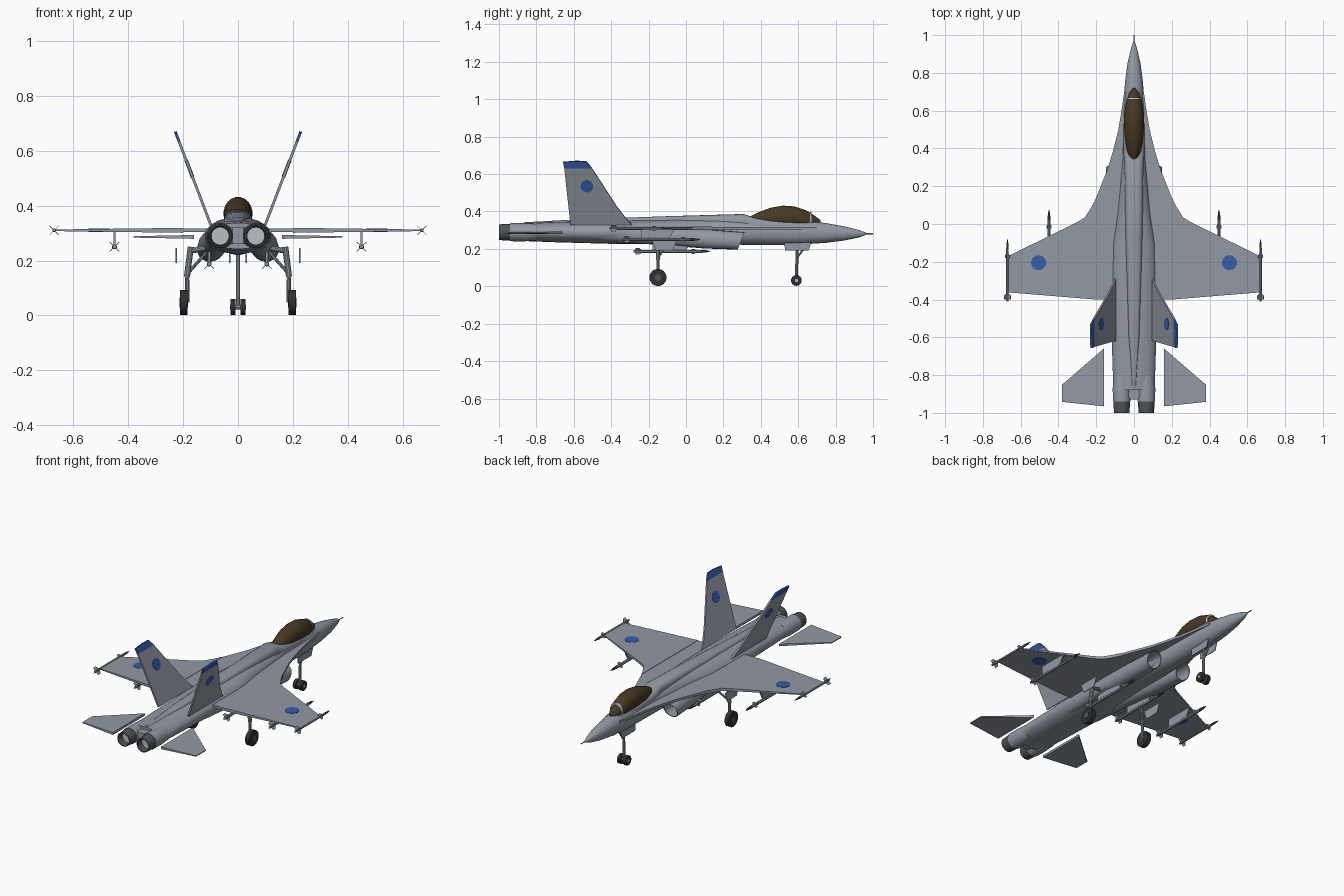
import bpy, bmesh, math
from mathutils import Vector

cube = bpy.data.objects.get("Cube")
if cube:
    bpy.data.objects.remove(cube, do_unlink=True)


def material(name, r, g, b):
    m = bpy.data.materials.new(name)
    m.use_nodes = True
    m.diffuse_color = (r, g, b, 1)
    m.node_tree.nodes["Principled BSDF"].inputs["Base Color"].default_value = (r, g, b, 1)
    return m


GREY = material("airframe grey", .29, .32, .37)
DARK = material("exhaust metal", .08, .085, .09)
TYRE = material("tyre rubber", .03, .03, .03)
BLUE = material("marking blue", .035, .11, .42)
AMBER = material("canopy amber", .065, .04, .017)
PALE = material("pale metal", .5, .52, .54)


def finish(name, bm, mats, smooth=35):
    bmesh.ops.recalc_face_normals(bm, faces=bm.faces)
    me = bpy.data.meshes.new(name)
    bm.to_mesh(me)
    bm.free()
    for m in mats:
        me.materials.append(m)
    ob = bpy.data.objects.new(name, me)
    bpy.context.collection.objects.link(ob)
    if smooth:
        bpy.ops.object.select_all(action="DESELECT")
        ob.select_set(True)
        bpy.context.view_layer.objects.active = ob
        bpy.ops.object.shade_smooth_by_angle(angle=math.radians(smooth))
    return ob


def loft(name, sections, mat, n=20, power=2.0, shear=0.0, tip=None):
    """Skin rings (x, y, half width, bottom, top) that lie across the y axis."""
    bm = bmesh.new()
    rings = []
    for x, y, w, lo, hi in sections:
        ring = []
        for i in range(n):
            a = math.tau * (i + .5) / n
            c, s = math.cos(a), math.sin(a)
            px = math.copysign(abs(c) ** (2 / power), c) * w
            pz = math.copysign(abs(s) ** (2 / power), s) * (hi - lo) / 2
            lean = shear * pz if y > .2 else 0
            ring.append(bm.verts.new((x + px, y + lean, (lo + hi) / 2 + pz)))
        rings.append(ring)
    for a, b in zip(rings, rings[1:]):
        for i in range(n):
            j = (i + 1) % n
            bm.faces.new((a[i], a[j], b[j], b[i]))
    bm.faces.new(rings[0])
    bm.faces.new(rings[-1])
    if tip is not None:
        for f in bm.faces:
            f.material_index = int(f.calc_center_median().y > tip)
    return finish(name, bm, [mat, DARK])


def round_loft(name, x, z, steps, mat, n=12, tip=None):
    return loft(name, [(x, y, r, z - r, z + r) for y, r in steps], mat, n, tip=tip)


def rod(name, start, end, r, mat, n=10):
    """Cylinder between two points."""
    a, b = Vector(start), Vector(end)
    bm = bmesh.new()
    bmesh.ops.create_cone(bm, cap_ends=True, segments=n, radius1=r, radius2=r, depth=(b - a).length)
    turn = (b - a).to_track_quat("Z", "Y").to_matrix()
    bmesh.ops.rotate(bm, matrix=turn, verts=bm.verts)
    bmesh.ops.translate(bm, vec=(a + b) / 2, verts=bm.verts)
    return finish(name, bm, [mat])


def plate(name, pts, normal, half, mat):
    """Flat panel; half is its half thickness, or a function of the point."""
    bm = bmesh.new()
    nrm = Vector(normal).normalized()
    thick = half if callable(half) else (lambda p: half)
    up = [bm.verts.new(Vector(p) + nrm * thick(p)) for p in pts]
    dn = [bm.verts.new(Vector(p) - nrm * thick(p)) for p in pts]
    bm.faces.new(up)
    bm.faces.new(dn[::-1])
    for i in range(len(pts)):
        j = (i + 1) % len(pts)
        bm.faces.new((up[i], dn[i], dn[j], up[j]))
    return finish(name, bm, [mat], 0)


def missile(name, x, z, back, front, r=.009):
    round_loft(name, x, z, [(back, r * .8), (back + .01, r), (front - .05, r), (front - .02, r * .7),
                            (front, r * .15)], GREY, 8, tip=front - .05)
    for root, chord, span in ((back + .01, .04, .024), (front - .1, .03, .018)):
        for k in range(2):
            a = math.pi / 4 + k * math.pi / 2
            d = Vector((math.cos(a), 0, math.sin(a)))
            c = Vector((x, 0, z))
            pts = [c + d * t * span + Vector((0, y, 0)) for t, y in
                   ((-1, root), (1, root), (1, root + chord * .5), (0, root + chord), (-1, root + chord * .5))]
            plate(name + "_fins", pts, (-d.z, 0, d.x), .001, GREY)


# Fuselage, raised spine and canopy
body = [(.965, .004, .277, .285), (.93, .016, .262, .300), (.85, .035, .245, .320), (.75, .048, .232, .338),
        (.6, .058, .222, .352), (.35, .062, .22, .36), (.05, .09, .228, .36), (-.1, .115, .228, .357),
        (-.35, .122, .225, .352), (-.7, .116, .235, .345), (-.88, .11, .242, .337)]
loft("fuselage", [(0, *s) for s in body], GREY, 24, 2.2)
rod("nose_probe", (0, .96, .281), (0, 1, .281), .003, GREY, 6)
spine = [(.76, .02, .28, .335), (.66, .042, .28, .352), (.5, .055, .28, .355), (.36, .055, .28, .368),
         (.31, .05, .3, .387), (-.1, .045, .3, .375), (-.6, .03, .3, .357), (-.87, .01, .3, .342)]
loft("spine", [(0, *s) for s in spine], GREY, 20, 3)
canopy = [(.335, .02, .37), (.38, .036, .393), (.45, .049, .42), (.52, .053, .432), (.58, .052, .428),
          (.64, .044, .408), (.69, .028, .376), (.72, .008, .353)]
loft("canopy", [(0, y, w, .31, t) for y, w, t in canopy], AMBER, 20)
loft("canopy_frame", [(0, .662, .041, .31, .402), (0, .670, .038, .31, .397)], PALE, 20)
plate("tail_fairing", [(-.05, -.87, .29), (.05, -.87, .29), (.02, -.93, .29), (-.02, -.93, .29)], (0, 0, 1), .03, GREY)


def wing_half(p):
    return .009 - .006 * max(0, abs(p[0]) - .2) / .465


TAIL = Vector((.123, 0, .323)).normalized()


def fin_point(s, y, z):
    return (s * (.105 + (z - .345) * .123 / .323), y, z)


for s, side in ((1, "left_"), (-1, "right_")):
    # Intake ducts with open slanted mouths
    loft(side + "intake", [(s * x, *r) for x, *r in (
        (.07, -.45, .045, .24, .335), (.08, -.15, .048, .222, .325), (.095, .1, .05, .202, .305),
        (.102, .295, .047, .196, .289), (.102, .294, .043, .2, .285), (.095, .02, .04, .215, .285))],
        GREY, 18, 2.2, .4)

    # Engine nozzles
    x = s * .065
    round_loft(side + "nozzle_housing", x, .289, [(-.8, .044), (-.87, .049), (-.94, .048)], GREY, 14)
    round_loft(side + "nozzle", x, .289, [(-.93, .046), (-1, .042), (-1, .037), (-.955, .034)], DARK, 14)
    rod(side + "nozzle_core", (x, -.95, .289), (x, -.962, .289), .033, PALE, 14)

    # Wing with leading edge extension
    root = [(0, .7), (.052, .7), (.066, .6), (.083, .5), (.11, .39), (.14, .29), (.2, .14), (.2, -.4), (0, -.4)]
    plate(side + "wing_root", [(s * a, b, .31) for a, b in root], (0, 0, 1), .007, GREY)
    panel = [(.2, .14), (.225, .09), (.26, .035), (.3, .01), (.667, -.17), (.667, -.362), (.2, -.4)]
    plate(side + "wing", [(s * a, b, .31) for a, b in panel], (0, 0, 1), wing_half, GREY)
    for k in (1, -1):
        z = .31 + k * .005
        rod(side + "wing_roundel", (s * .505, -.205, z - .0018), (s * .505, -.205, z + .0018), .04, BLUE, 14)

    # Tailplane
    stab = [(.16, -.66), (.38, -.85), (.38, -.942), (.16, -.965)]
    plate(side + "tailplane", [(s * a, b, .286) for a, b in stab], (0, 0, 1),
          lambda p: .007 - .02 * (abs(p[0]) - .16), GREY)

    # Canted fin with painted tip and roundels
    normal = Vector((s * TAIL.z, 0, -TAIL.x))
    lower = [(-.618, .33), (-.29, .33), (-.315, .355), (-.372, .43), (-.503, .632), (-.651, .632)]
    upper = [(-.651, .632), (-.503, .632), (-.532, .668), (-.585, .67), (-.657, .664)]
    plate(side + "fin", [fin_point(s, *p) for p in lower], normal, .005, GREY)
    plate(side + "fin_tip", [fin_point(s, *p) for p in upper], normal, .005, BLUE)
    mid = Vector(fin_point(s, -.53, .535))
    for k in (1, -1):
        rod(side + "fin_roundel", mid + normal * k * .004, mid + normal * k * .0065, .034, BLUE, 14)

    # Stores and their pylons
    missile(side + "tip_missile", s * .67, .31, -.41, -.08, .007)
    missile(side + "wing_missile", s * .45, .25, -.34, .075)
    missile(side + "body_missile", s * .105, .187, -.28, .13)
    for px, lo, hi, y0, y1 in ((.45, .255, .308, -.24, -.06), (.105, .19, .24, -.18, .03)):
        plate(side + "pylon", [(s * px, y0, lo), (s * px, y1 - .03, lo), (s * px, y1, hi), (s * px, y0, hi)],
              (1, 0, 0), .004, GREY)

    # Main landing gear
    y = -.15
    rod(side + "main_wheel", (s * .184, y, .047), (s * .211, y, .047), .046, TYRE, 18)
    rod(side + "main_hub", (s * .182, y, .047), (s * .213, y, .047), .018, DARK, 10)
    rod(side + "main_strut", (s * .184, y, .047), (s * .186, y, .15), .008, GREY)
    rod(side + "main_leg", (s * .186, y, .14), (s * .172, y, .25), .011, GREY)
    rod(side + "main_brace", (s * .186, y, .15), (s * .11, y + .05, .235), .006, GREY)
    rod(side + "main_crossarm", (s * .172, y, .235), (s * .09, y, .25), .01, GREY)
    plate(side + "main_door", [(s * .225, a, b) for a, b in
                               ((-.18, .245), (-.05, .245), (-.07, .19), (-.16, .19))], (1, 0, 0), .002, GREY)

    # Nose wheels and doors
    rod(side + "nose_wheel", (s * .01, .59, .031), (s * .028, .59, .031), .029, TYRE, 16)
    plate(side + "nose_door", [(s * .03, a, b) for a, b in
                               ((.525, .235), (.67, .235), (.655, .19), (.53, .19))], (1, 0, 0), .002, GREY)

# Nose leg
rod("nose_axle", (-.03, .59, .031), (.03, .59, .031), .009, PALE)
rod("nose_strut", (0, .59, .031), (0, .595, .24), .008, GREY)
rod("nose_brace", (0, .593, .15), (0, .65, .23), .005, GREY, 8)
